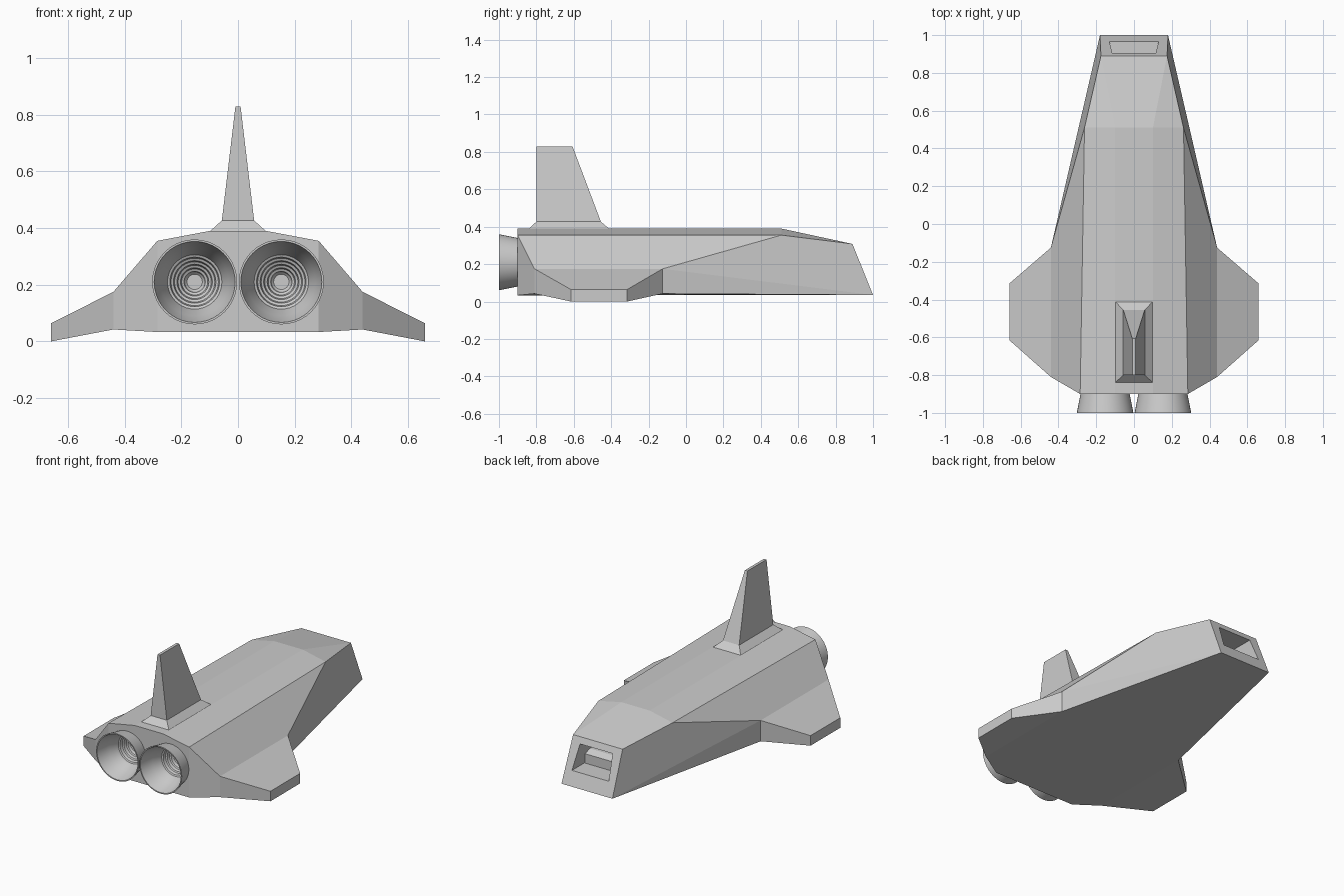
import bpy, bmesh, math
from mathutils import Matrix, Vector

if "Cube" in bpy.data.objects:
    bpy.data.objects.remove(bpy.data.objects["Cube"])


def make(name, bm):
    bmesh.ops.recalc_face_normals(bm, faces=bm.faces[:])
    me = bpy.data.meshes.new(name)
    bm.to_mesh(me)
    bm.free()
    ob = bpy.data.objects.new(name, me)
    bpy.context.collection.objects.link(ob)
    return ob


def loft(name, rings):
    """Solid skinned through rings of equal point count."""
    bm = bmesh.new()
    vs = [[bm.verts.new(p) for p in r] for r in rings]
    n = len(vs[0])
    for a, b in zip(vs, vs[1:]):
        for i in range(n):
            bm.faces.new((a[i], a[(i + 1) % n], b[(i + 1) % n], b[i]))
    bm.faces.new(vs[0])
    bm.faces.new(vs[-1])
    return make(name, bm)


def rect(hx, y0, y1, z):
    return [(-hx, y0, z), (hx, y0, z), (hx, y1, z), (-hx, y1, z)]


def lathe(name, profile, cx, cz, segs=40):
    """Revolve (radius, y) points about a y-parallel axis."""
    bm = bmesh.new()
    vs = [bm.verts.new((cx + r, y, cz)) for r, y in profile]
    es = [bm.edges.new(p) for p in zip(vs, vs[1:])]
    bmesh.ops.spin(bm, geom=vs + es, cent=(cx, 0, cz), axis=(0, 1, 0),
                   angle=math.tau, steps=segs)
    bmesh.ops.remove_doubles(bm, verts=bm.verts[:], dist=1e-5)
    return make(name, bm)


def select(ob):
    bpy.ops.object.select_all(action='DESELECT')
    ob.select_set(True)
    bpy.context.view_layer.objects.active = ob


def cut(ob, cutter):
    mod = ob.modifiers.new("cut", 'BOOLEAN')
    mod.operation, mod.solver, mod.object = 'DIFFERENCE', 'EXACT', cutter
    select(ob)
    bpy.ops.object.modifier_apply(modifier=mod.name)
    bpy.data.objects.remove(cutter)


# Hull and wings: right half, then mirrored
P = dict(
    a0=(0, -.9, .39), a1=(.1, -.9, .39), a2=(.285, -.9, .355), a3=(.285, -.9, .033), a4=(0, -.9, .033),
    b0=(.44, -.81, .175), b1=(.44, -.81, .042),
    c0=(.66, -.615, .064), c1=(.66, -.615, 0),
    d0=(.66, -.315, .064), d1=(.66, -.315, 0),
    e0=(.44, -.125, .175), e1=(.44, -.125, .042),
    f0=(0, .51, .39), f1=(.1, .51, .39), f2=(.262, .51, .355),
    g0=(0, .89, .308), g1=(.175, .89, .308),
    h0=(0, 1, .035), h1=(.18, 1, .035))
F = ["a0 a4 a3 a2 a1", "a2 a3 b1 b0", "b0 b1 c1 c0", "c0 c1 d1 d0", "d0 d1 e1 e0",
     "b0 c0 d0 e0", "a2 b0 e0 f2", "e0 e1 h1", "e0 h1 g1 f2", "a0 a1 f1 f0", "a1 a2 f2 f1",
     "f0 f1 g1 g0", "f1 f2 g1", "g0 g1 h1 h0", "a4 h0 h1 e1 b1 a3", "b1 e1 d1 c1"]
bm = bmesh.new()
V = {k: bm.verts.new(p) for k, p in P.items()}
for f in F:
    bm.faces.new([V[k] for k in f.split()])
bmesh.ops.mirror(bm, geom=bm.verts[:] + bm.edges[:] + bm.faces[:],
                 matrix=Matrix.Identity(4), merge_dist=1e-4, axis='X')
bmesh.ops.remove_doubles(bm, verts=bm.verts[:], dist=1e-5)
hull = make("hull", bm)

# Nose window opening with cabin cavity behind it
win = [(-.115, .905, .27), (.115, .905, .27), (.13, .966, .12), (-.13, .966, .12)]
cut(hull, loft("window_cutter", [[(x, y + .1, z) for x, y, z in win],
                                 [(x, .58, z) for x, y, z in win]]))

# Cabin console seen through the window
loft("cabin_console", [rect(.125, .76, .84, .115), rect(.125, .78, .84, .18), rect(.12, .74, .80, .20)])

# Engines: hull sockets and stepped nozzles
EX, EZ = .153, .21
steps = []
for i in range(6):
    r, y = .100 - .0125 * i, -.87 + .022 * i
    steps += [(r, y), (r - .004, y + .018)]
nozzle = [(.122, -.86), (.130, -.9), (.150, -1), (.143, -1), (.120, -.91)] + steps + [(.027, -.735), (0, -.735)]
for side, s in (("left", -1), ("right", 1)):
    cut(hull, lathe("socket_cutter", [(0, -.95), (.126, -.95), (.126, -.71), (0, -.71)], s * EX, EZ))
    eng = lathe("engine_nozzle_" + side, nozzle, s * EX, EZ)
    select(eng)
    bpy.ops.object.shade_smooth_by_angle(angle=math.radians(30))

# Tail fin with flared base
loft("tail_fin", [rect(.10, -.84, -.41, .388), rect(.057, -.80, -.455, .427), rect(.009, -.80, -.607, .83)])
